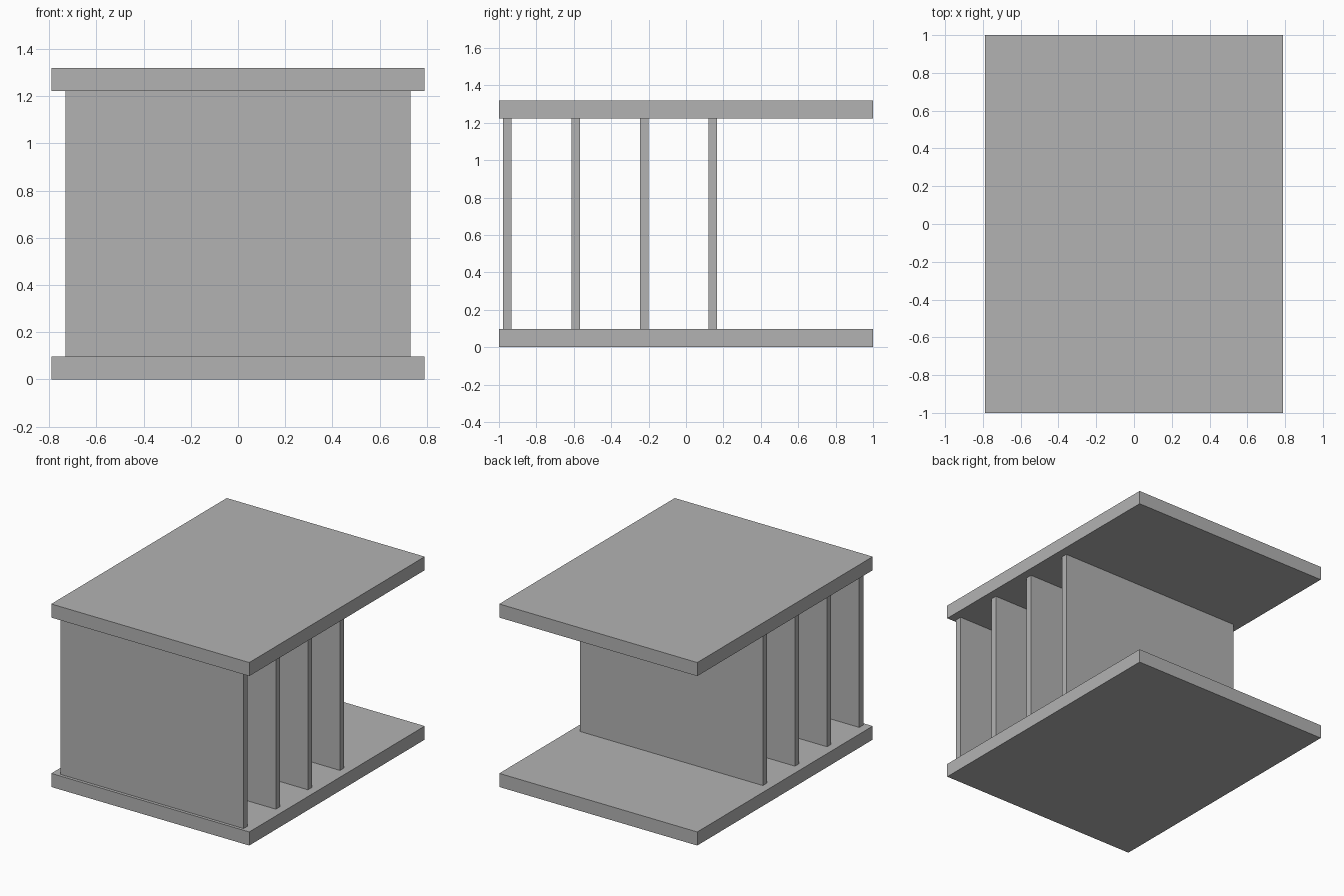
import bpy

cube = bpy.data.objects.get("Cube")
if cube:
    bpy.data.objects.remove(cube, do_unlink=True)

grey = bpy.data.materials.new("plain grey")
grey.use_nodes = True
colour = (0.45, 0.45, 0.45, 1)
grey.diffuse_color = colour
grey.node_tree.nodes["Principled BSDF"].inputs["Base Color"].default_value = colour


def box(name, size, centre):
    bpy.ops.mesh.primitive_cube_add(size=1, location=centre)
    ob = bpy.context.object
    ob.name = name
    ob.scale = size
    bpy.ops.object.transform_apply(location=False, rotation=False, scale=True)
    ob.data.materials.append(grey)
    return ob


WIDTH, DEPTH, HEIGHT, SLAB = 1.58, 2.0, 1.32, 0.098
PANEL_WIDTH, PANEL_THICK = 1.46, 0.046
FIRST_Y, SPACING = -0.955, 0.366

# Floor and roof slabs
box("bottom_slab", (WIDTH, DEPTH, SLAB), (0, 0, SLAB / 2))
box("top_slab", (WIDTH, DEPTH, SLAB), (0, 0, HEIGHT - SLAB / 2))

# Evenly spaced upright panels, from the front towards the back
for i in range(4):
    box(f"upright_panel_{i + 1}",
        (PANEL_WIDTH, PANEL_THICK, HEIGHT - 2 * SLAB),
        (0, FIRST_Y + i * SPACING, HEIGHT / 2))
